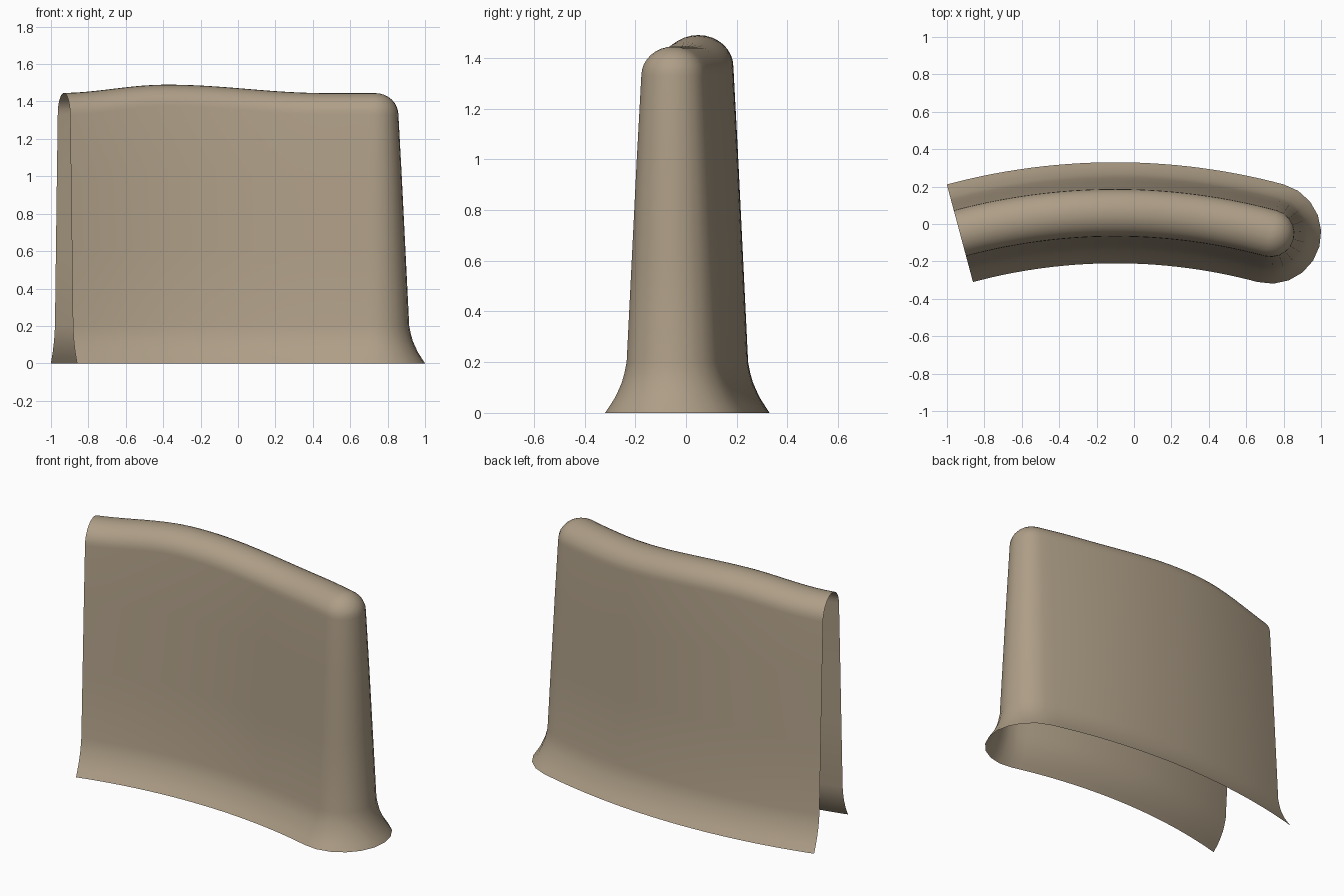
import bpy, bmesh
from math import sin, cos, pi, radians

if "Cube" in bpy.data.objects:
    bpy.data.objects.remove(bpy.data.objects["Cube"])

CX, CY, R = -0.1, -3.15, 3.21      # centre and radius of the wall's curved spine
END = radians(15)                  # half sweep of the arc
ARC, CAP = 28, 10                  # segments along the arc / round the end

# Half cross-section: (half width, height), flared foot to rounded crest
profile = [(0.27, 0), (0.250, 0.03), (0.231, 0.06), (0.217, 0.09), (0.204, 0.12),
           (0.194, 0.155), (0.185, 0.2), (0.165, 0.6), (0.145, 1.0), (0.127, 1.33)]
profile += [(0.127 * cos(a), 1.33 + 0.115 * sin(a))
            for a in (i * pi / 16 for i in range(1, 9))]


def crest(x):
    """Soft hump along the top edge."""
    d = (x + 0.38) / (0.58 if x < -0.38 else 0.85)
    return 0.045 * cos(d * pi / 2) ** 2 if abs(d) < 1 else 0.0


# Stations run along the back, round the right end and return along the front
stations = []
angles = [-END + 2 * END * i / ARC for i in range(ARC + 1)]
for t in angles:
    stations.append((t, pi / 2 - t))
for i in range(1, CAP):
    stations.append((END, pi / 2 - END - pi * i / CAP))
for t in reversed(angles):
    stations.append((t, -pi / 2 - t))

bm = bmesh.new()
cols = []
for t, a in stations:
    px, py = CX + R * sin(t), CY + R * cos(t)
    lift = crest(px)
    cols.append([bm.verts.new((px + w * cos(a), py + w * sin(a),
                               z + lift * min(1, max(0, (z - 0.2) / 1.13))))
                 for w, z in profile])
for c, d in zip(cols, cols[1:]):
    for j in range(len(profile) - 1):
        bm.faces.new((d[j], c[j], c[j + 1], d[j + 1]))
bmesh.ops.remove_doubles(bm, verts=bm.verts, dist=1e-4)   # join both sides at the crest

mesh = bpy.data.meshes.new("curved_wall")
bm.to_mesh(mesh)
bm.free()
wall = bpy.data.objects.new("curved_wall", mesh)
bpy.context.collection.objects.link(wall)
bpy.context.view_layer.objects.active = wall
wall.select_set(True)
bpy.ops.object.shade_smooth_by_angle(angle=radians(40))

# Warm stone colour
mat = bpy.data.materials.new("tan_stone")
mat.diffuse_color = (0.42, 0.34, 0.24, 1)
mat.use_nodes = True
mat.node_tree.nodes["Principled BSDF"].inputs["Base Color"].default_value = mat.diffuse_color
mesh.materials.append(mat)
